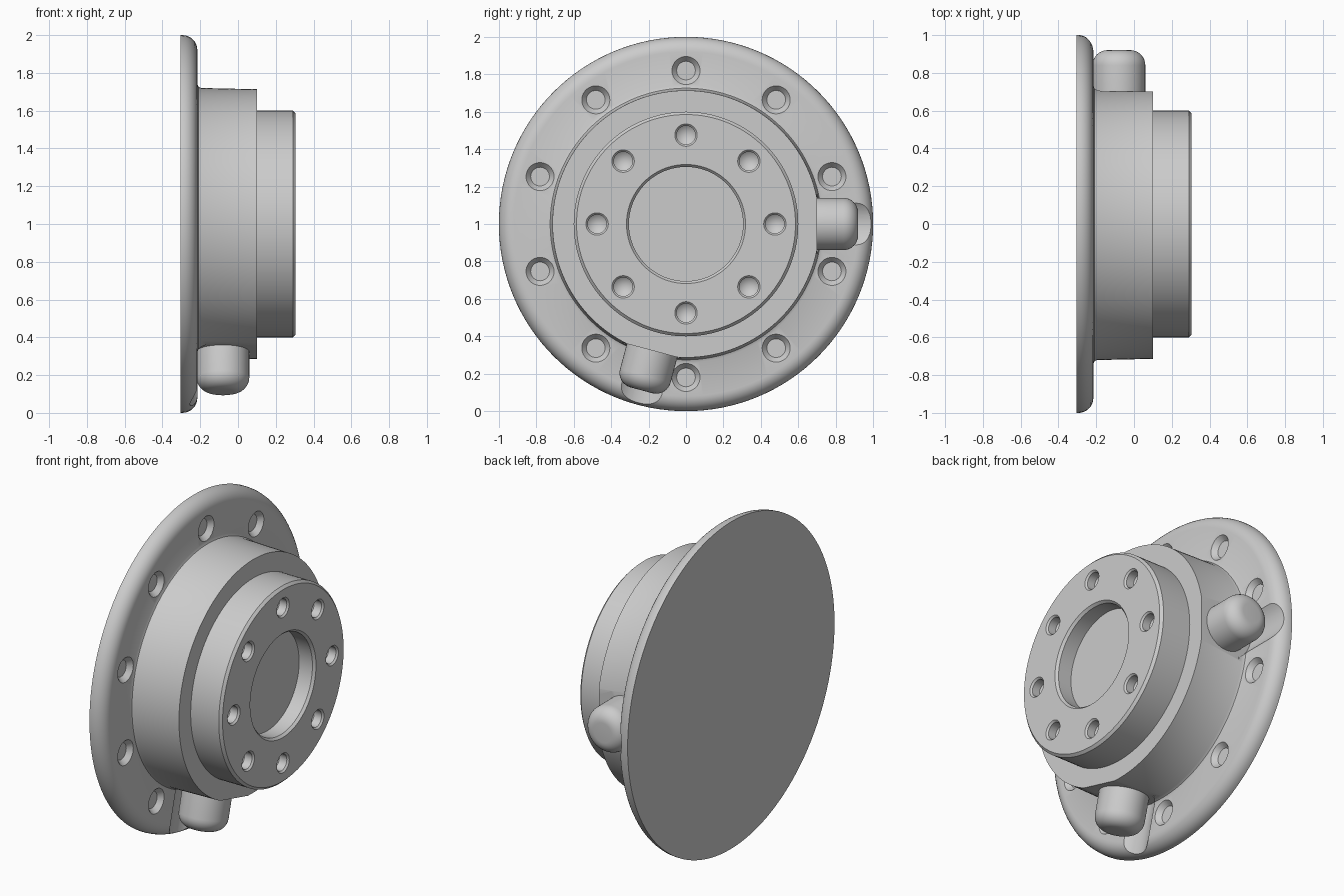
import bpy, bmesh
from math import sin, cos, pi, radians
from mathutils import Matrix, Vector

cube = bpy.data.objects.get("Cube")
if cube:
    bpy.data.objects.remove(cube)

grey = bpy.data.materials.new("plain grey")
grey.use_nodes = True
grey.diffuse_color = (0.6, 0.6, 0.6, 1)
grey.node_tree.nodes["Principled BSDF"].inputs["Base Color"].default_value = (0.6, 0.6, 0.6, 1)


def arc(x, r, radius, start, end, steps=8):
    """Points (axial, radial) on a fillet; angle 0 points outwards, 90 forwards."""
    angles = [radians(start + (end - start) * i / steps) for i in range(steps + 1)]
    return [(x + radius * sin(a), r + radius * cos(a)) for a in angles]


def lathe(bm, profile, frame=Matrix(), segments=128):
    """Revolve (axial, radial) points about local x; both ends lie on the axis."""
    rings = []
    for x, r in profile:
        count = segments if r > 0 else 1
        rings.append([bm.verts.new(frame @ Vector((x, r * cos(2 * pi * i / segments),
                      r * sin(2 * pi * i / segments)))) for i in range(count)])
    for a, b in zip(rings, rings[1:]):
        for i in range(segments):
            j = (i + 1) % segments
            if len(a) == 1:
                bm.faces.new((a[0], b[j], b[i]))
            elif len(b) == 1:
                bm.faces.new((a[i], a[j], b[0]))
            else:
                bm.faces.new((a[i], a[j], b[j], b[i]))


def finish(bm, name):
    bmesh.ops.recalc_face_normals(bm, faces=bm.faces)
    mesh = bpy.data.meshes.new(name)
    bm.to_mesh(mesh)
    bm.free()
    mesh.materials.append(grey)
    obj = bpy.data.objects.new(name, mesh)
    bpy.context.collection.objects.link(obj)
    return obj


def select(obj):
    bpy.ops.object.select_all(action='DESELECT')
    obj.select_set(True)
    bpy.context.view_layer.objects.active = obj


def cut(target, cutter):
    mod = target.modifiers.new("cut", 'BOOLEAN')
    mod.operation, mod.solver, mod.object = 'DIFFERENCE', 'EXACT', cutter
    select(target)
    bpy.ops.object.modifier_apply(modifier=mod.name)
    bpy.data.objects.remove(cutter)


def on_axis(x, r, degrees):
    """Frame with local x forwards, at a polar position around the main axis."""
    a = radians(degrees)
    return Matrix.Translation((x, r * cos(a), 1 + r * sin(a)))


def outward(x, degrees):
    """Frame with local x pointing radially outwards from the main axis."""
    return (Matrix.Translation((x, 0, 1)) @ Matrix.Rotation(radians(degrees), 4, 'X')
            @ Matrix.Rotation(pi / 2, 4, 'Z'))


BACK, FLANGE, STEP, FACE = -0.305, -0.215, 0.1, 0.305
LUG_ANGLES = (0, 255)

# Flange, stepped body and hub with a shallow bore, in one turned profile
bm = bmesh.new()
profile = [(BACK, 0), (BACK, 1)] + arc(FLANGE - 0.08, 0.92, 0.08, 0, 90)
profile += [(FLANGE, 0.74), (-0.209, 0.726), (-0.195, 0.72), (STEP, 0.7135), (STEP, 0.6),
            (FACE - 0.015, 0.6), (FACE, 0.585), (FACE, 0.318), (FACE - 0.015, 0.305),
            (0.2, 0.305), (0.2, 0)]
lathe(bm, profile, Matrix.Translation((0, 0, 1)))
hub = finish(bm, "flanged_hub")

# Drilled hub holes and countersunk flange holes
bm = bmesh.new()
for i in range(8):
    lathe(bm, [(-0.1, 0), (-0.06, 0.05), (-0.01, 0.05), (0.01, 0.07), (0.01, 0)],
          on_axis(FACE, 0.475, i * 45), 32)
for i in range(10):
    lathe(bm, [(-0.03, 0), (-0.03, 0.05), (0, 0.075), (0.01, 0.083), (0.01, 0)],
          on_axis(FLANGE, 0.82, 90 + i * 36), 32)
cut(hub, finish(bm, "hole_cutter"))

# Rounded clearance channel in the flange and a flat on the body at each lug
for angle in LUG_ANGLES:
    bm = bmesh.new()
    lathe(bm, [(0.7, 0), (0.7, 0.175), (1.1, 0.175), (1.1, 0)], outward(-0.08, angle), 64)
    cut(hub, finish(bm, "channel_cutter"))
    bm = bmesh.new()
    box = Matrix.Translation((0.8, 0, 0)) @ Matrix.Diagonal((0.2, 0.34, 0.4, 1))
    bmesh.ops.create_cube(bm, size=1, matrix=outward(0, angle) @ box)
    cut(hub, finish(bm, "flat_cutter"))
parts = [hub]

# Round-ended lugs standing out from the body
for name, angle in zip(("side_lug", "lower_lug"), LUG_ANGLES):
    bm = bmesh.new()
    lathe(bm, [(0.66, 0), (0.66, 0.14)] + arc(0.84, 0.06, 0.08, 0, 90) + [(0.92, 0)],
          outward(-0.08, angle), 64)
    parts.append(finish(bm, name))

for obj in parts:
    select(obj)
    bpy.ops.object.shade_smooth_by_angle(angle=radians(30))
